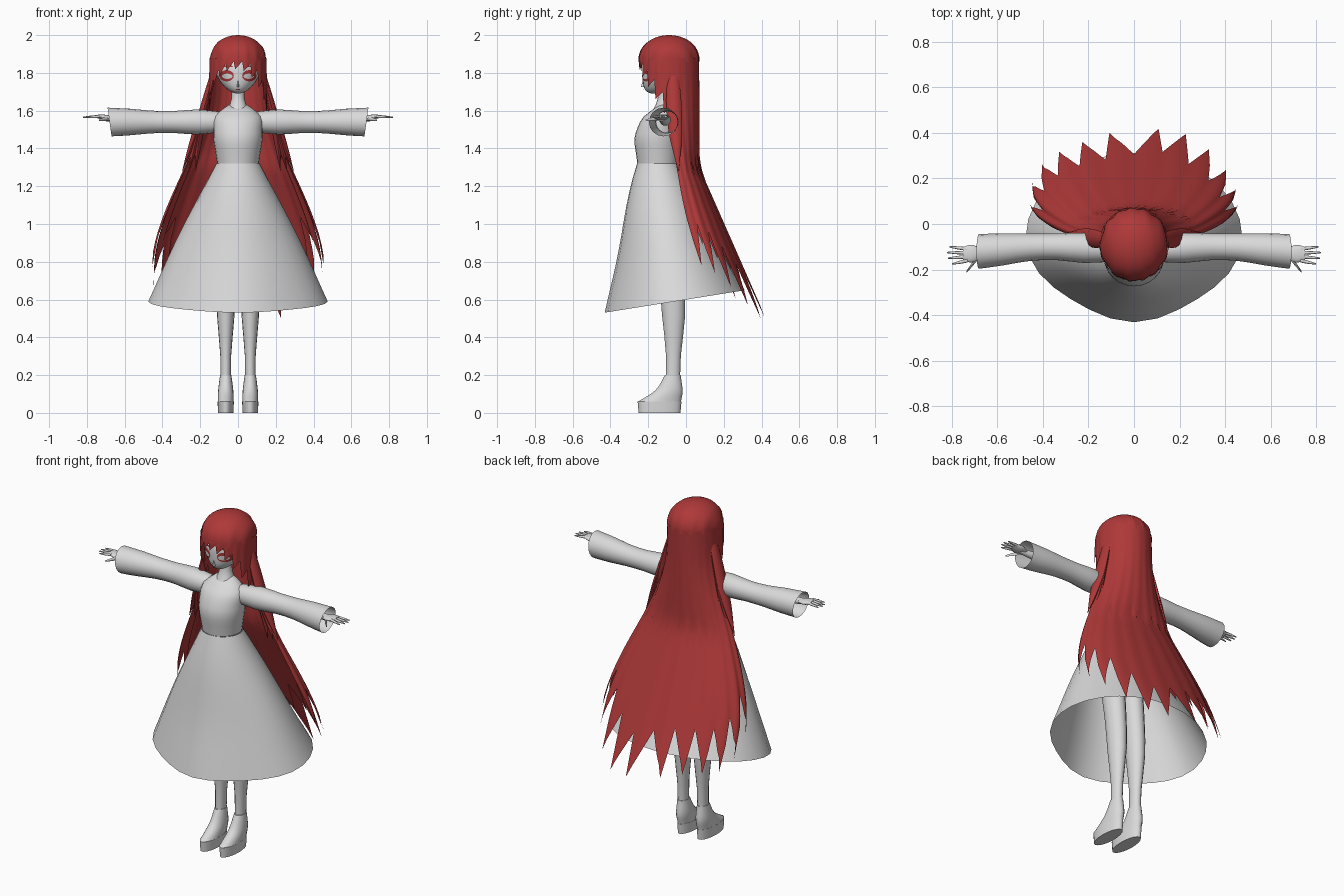
import bpy, bmesh
from math import sin, cos, pi, radians, sqrt, atan2

cube = bpy.data.objects.get("Cube")
if cube:
    bpy.data.objects.remove(cube, do_unlink=True)


def material(name, rgb):
    m = bpy.data.materials.new(name)
    m.use_nodes = True
    m.diffuse_color = (*rgb, 1)
    m.node_tree.nodes["Principled BSDF"].inputs["Base Color"].default_value = (*rgb, 1)
    return m


GREY = material("pale grey", (0.7, 0.7, 0.7))
RED = material("hair red", (0.43, 0.04, 0.04))


def finish(name, bm, mat, angle=60):
    bmesh.ops.recalc_face_normals(bm, faces=bm.faces)
    mesh = bpy.data.meshes.new(name)
    bm.to_mesh(mesh)
    bm.free()
    mesh.materials.append(mat)
    ob = bpy.data.objects.new(name, mesh)
    bpy.context.collection.objects.link(ob)
    bpy.ops.object.select_all(action="DESELECT")
    ob.select_set(True)
    bpy.context.view_layer.objects.active = ob
    bpy.ops.object.shade_smooth_by_angle(angle=radians(angle))
    return ob


def bridge(bm, rows, closed):
    for low, high in zip(rows, rows[1:]):
        count = len(low)
        for i in range(count if closed else count - 1):
            j = (i + 1) % count
            bm.faces.new((low[i], low[j], high[j], high[i]))


def smooth(t):
    t = min(max(t, 0), 1)
    return t * t * (3 - 2 * t)


def sample(values, t):
    """Smooth curve through evenly spaced values."""
    last = len(values) - 1
    i = min(int(t * last), last - 1)
    f = t * last - i
    a, b = values[i], values[i + 1]
    before = values[i - 1] if i > 0 else 2 * a - b
    after = values[i + 2] if i + 2 <= last else 2 * b - a
    return a + f * (b - before + f * (2 * before - 5 * a + 4 * b - after
                                      + f * (3 * (a - b) + after - before))) / 2


def tube(name, path, radii, squash=(1, 1), mat=GREY, along_x=False,
         sides=16, steps=10, caps=True, mirror=1):
    """Tube along a path; squash scales its depth from start to end."""
    bm, rows = bmesh.new(), []
    for step in range(steps + 1):
        t = step / steps
        x, y, z = (sample(axis, t) for axis in zip(*path))
        r = sample(radii, t)
        depth = r * sample(squash, t)
        row = []
        for k in range(sides):
            a = 2 * pi * k / sides
            p = (x, y + depth * cos(a), z + r * sin(a)) if along_x else (x + r * cos(a), y + depth * sin(a), z)
            row.append(bm.verts.new((mirror * p[0], p[1], p[2])))
        rows.append(row)
    bridge(bm, rows, True)
    if caps:
        bm.faces.new(rows[0])
        bm.faces.new(rows[-1])
    return finish(name, bm, mat)


def curtain(name, shape, start, stop, locks, tip, depth, cols=6, rows=18):
    """Hanging sheet of hair whose lower edge splits into leaning locks."""
    bm, lines = bmesh.new(), []
    width = (stop - start) / locks
    top = 1.88
    for i in range(locks * cols + 1):
        k = min(i // cols, locks - 1)
        u = 2 * (i - k * cols) / cols - 1
        middle = radians(start + width * (k + 0.5))
        outward = 1 if middle > 0 else -1
        apex = outward / 3
        off = abs(u - apex) / (1 - apex if u > apex else 1 + apex)
        neighbour = middle + radians(width) * (1 if u > 0 else -1)
        valley = max(tip(middle), tip(neighbour)) + depth
        end = tip(middle) + (valley - tip(middle)) * off
        angle = radians(start + width * i / cols)
        line = []
        for r in range(rows + 1):
            t = r / rows
            z = top + (end - top) * t
            rx, centre, ry = shape(z)
            bulge = 1 + 0.02 * (1 - abs(u)) * min(1, 3 * t)
            a = angle + 0.05 * outward * (1 - off) * t ** 4
            line.append(bm.verts.new((bulge * rx * sin(a), centre + bulge * ry * cos(a), z)))
        lines.append(line)
    bridge(bm, lines, False)
    return finish(name, bm, RED, 70)


# Head: a ball that narrows and moves forward towards the chin
HEAD_Y, HEAD_Z, HEAD_R = -0.11, 1.81, 0.12


def jaw(z):
    drop = max(0, HEAD_Z - z)
    return 1 - 2 * drop, 4 * drop * drop


bm = bmesh.new()
bmesh.ops.create_uvsphere(bm, u_segments=24, v_segments=16, radius=HEAD_R)
for v in bm.verts:
    narrow, forward = jaw(v.co.z + HEAD_Z)
    v.co = (v.co.x * narrow, v.co.y + HEAD_Y - forward, v.co.z + HEAD_Z)
finish("head", bm, GREY)
tube("neck", [(0, -0.12, 1.58), (0, -0.11, 1.74)], [0.065, 0.036, 0.036])
tube("nose", [(0, -0.225, 1.725), (0, -0.225, 1.76)], [0.006, 0.002], (2.5, 2), sides=8)


def face_plate(name, cx, cz, rx, rz, mat, lift):
    """Thin oval that follows the curve of the face."""
    bm = bmesh.new()

    def vert(x, z):
        narrow, forward = jaw(z)
        inside = HEAD_R ** 2 - (x / narrow) ** 2 - (z - HEAD_Z) ** 2
        return bm.verts.new((x, HEAD_Y - forward - sqrt(inside) - lift, z))
    rows = [[vert(cx + f * rx * cos(pi * k / 10), cz + f * rz * sin(pi * k / 10))
             for k in range(20)] for f in (1, 0.6, 0.2)]
    bridge(bm, rows, True)
    bm.faces.new(rows[-1])
    return finish(name, bm, mat)


face_plate("mouth", 0, 1.712, 0.014, 0.002, RED, 0.006)

# Bodice, and a skirt whose rounded front dips and whose hem rises to the back
WAIST, HEM = 1.32, 0.59
tube("bodice", [(0, -0.15, WAIST), (0, -0.15, 1.48), (0, -0.115, 1.63)],
     [0.11, 0.12, 0.13, 0.13, 0.125, 0.05], (0.98, 0.9, 0.6), sides=24)
skirt = tube("skirt", [(0, -0.15, WAIST), (0, -0.06, HEM)], [0.115, 0.31, 0.475],
             (0.95, 0.77, 0.78), sides=28, caps=False)
for v in skirt.data.vertices:
    fall = (WAIST - v.co.z) / (WAIST - HEM)
    if v.co.y < -0.06:
        pinch = 1 - 0.06 * fall * sin(2 * atan2(v.co.y + 0.06, v.co.x)) ** 2
        v.co.x *= pinch
        v.co.y *= pinch
    v.co.z += 0.16 * (v.co.y + 0.06) * fall

for s, side in ((1, "left"), (-1, "right")):
    # Eye and eyebrow
    face_plate(side + "_eye_outline", s * 0.06, 1.785, 0.038, 0.03, RED, 0.004)
    face_plate(side + "_eye", s * 0.057, 1.782, 0.028, 0.014, GREY, 0.007)
    face_plate(side + "_eyebrow", s * 0.06, 1.835, 0.035, 0.005, RED, 0.006)

    # Sleeve with an open, slanted cuff
    sleeve = tube(side + "_sleeve", [(0.1, -0.11, 1.54), (0.4, -0.1, 1.54), (0.68, -0.12, 1.54)],
                  [0.055, 0.066, 0.058, 0.06, 0.07, 0.076], along_x=True, caps=False, mirror=s)
    for v in sleeve.data.vertices:
        if abs(v.co.x) > 0.6:
            v.co.x += s * 0.14 * (v.co.z - 1.54)

    # Forearm, palm, fingers and thumb
    tube(side + "_forearm", [(0.5, -0.11, 1.55), (0.7, -0.13, 1.56)], [0.03, 0.016],
         along_x=True, mirror=s)
    tube(side + "_palm", [(0.67, -0.13, 1.56), (0.75, -0.13, 1.57)], [0.012, 0.014, 0.008],
         (2, 3.5), along_x=True, mirror=s)
    for k in range(4):
        spread = 1.2 - k
        tube(f"{side}_finger_{k + 1}",
             [(0.73, -0.13 + 0.017 * spread, 1.57), (0.82 - 0.007 * spread ** 2, -0.13 + 0.025 * spread, 1.565)],
             [0.008, 0.007, 0.003], along_x=True, sides=8, steps=4, mirror=s)
    tube(side + "_thumb", [(0.68, -0.14, 1.56), (0.735, -0.21, 1.55)], [0.011, 0.01, 0.004],
         along_x=True, sides=8, steps=4, mirror=s)

    # Leg and shoe
    tube(side + "_leg", [(0.065, -0.14, 1.2), (0.065, -0.07, 0.62), (0.065, -0.07, 0.1)],
         [0.06, 0.06, 0.053, 0.046, 0.029, 0.028], (1.2, 1.4), mirror=s)
    sole = (0.065, -0.14, 0.06)
    tube(side + "_shoe_sole", [(0.065, -0.14, 0), sole], [0.041, 0.043], (2.7, 2.7),
         sides=20, steps=2, mirror=s)
    tube(side + "_shoe_upper", [sole, (0.065, -0.09, 0.12), (0.065, -0.07, 0.2)],
         [0.042, 0.04, 0.03], (2.7, 1.8, 1.4), sides=20, mirror=s)

    # Hair locks beside the shoulders
    for k in range(3):
        tip_x = 0.295 - 0.035 * k
        tube(f"{side}_shoulder_lock_{k + 1}",
             [(0.13, -0.07, 1.8), (0.17 + tip_x / 10, -0.06, 1.55), (tip_x, -0.04, 1.28)],
             [0.015, 0.022, 0.02, 0.001], (2, 1.5), RED, sides=8, mirror=s)

# Hair cap, flattened on top, with soft ridges running back
bm = bmesh.new()
bmesh.ops.create_uvsphere(bm, u_segments=48, v_segments=24, radius=1)
bmesh.ops.delete(bm, geom=[v for v in bm.verts if v.co.z < -0.01], context="VERTS")
for v in bm.verts:
    x, y, z = v.co
    wave = 1 + 0.03 * sin(16 * x + 3 * y) * (1 - z)
    v.co = (0.148 * x * wave, -0.09 + 0.16 * y * wave, 1.86 + 0.14 * max(z, 0) ** 0.85)
finish("hair_cap", bm, RED, 70)


# Long back hair, flaring below the shoulders, with a shorter inner layer
def mantle(z):
    centre = 0.15 * (1.9 - z) ** 2 - 0.09
    back = 0.07 + 0.44 * max(0, 1.3 - z)
    return 0.15 + 0.3 * smooth(1.75 - z), centre, back - centre


def inner(z):
    rx, centre, ry = mantle(z)
    return 0.92 * rx, centre, 0.88 * ry


curtain("back_hair", mantle, -97, 97, 12,
        lambda a: 0.78 - 0.26 * cos(a) - 0.04 * sin(4 * a), 0.22)
curtain("inner_back_hair", inner, -85, 85, 9, lambda a: 0.95 - 0.25 * cos(a), 0.15)

# Fringe, growing into long locks that frame the face
curtain("fringe", lambda z: (0.15, -0.09, 0.157), 85, 275, 11,
        lambda a: min(1.82, 1.57 - 0.25 * cos(a)), 0.04, rows=8)
